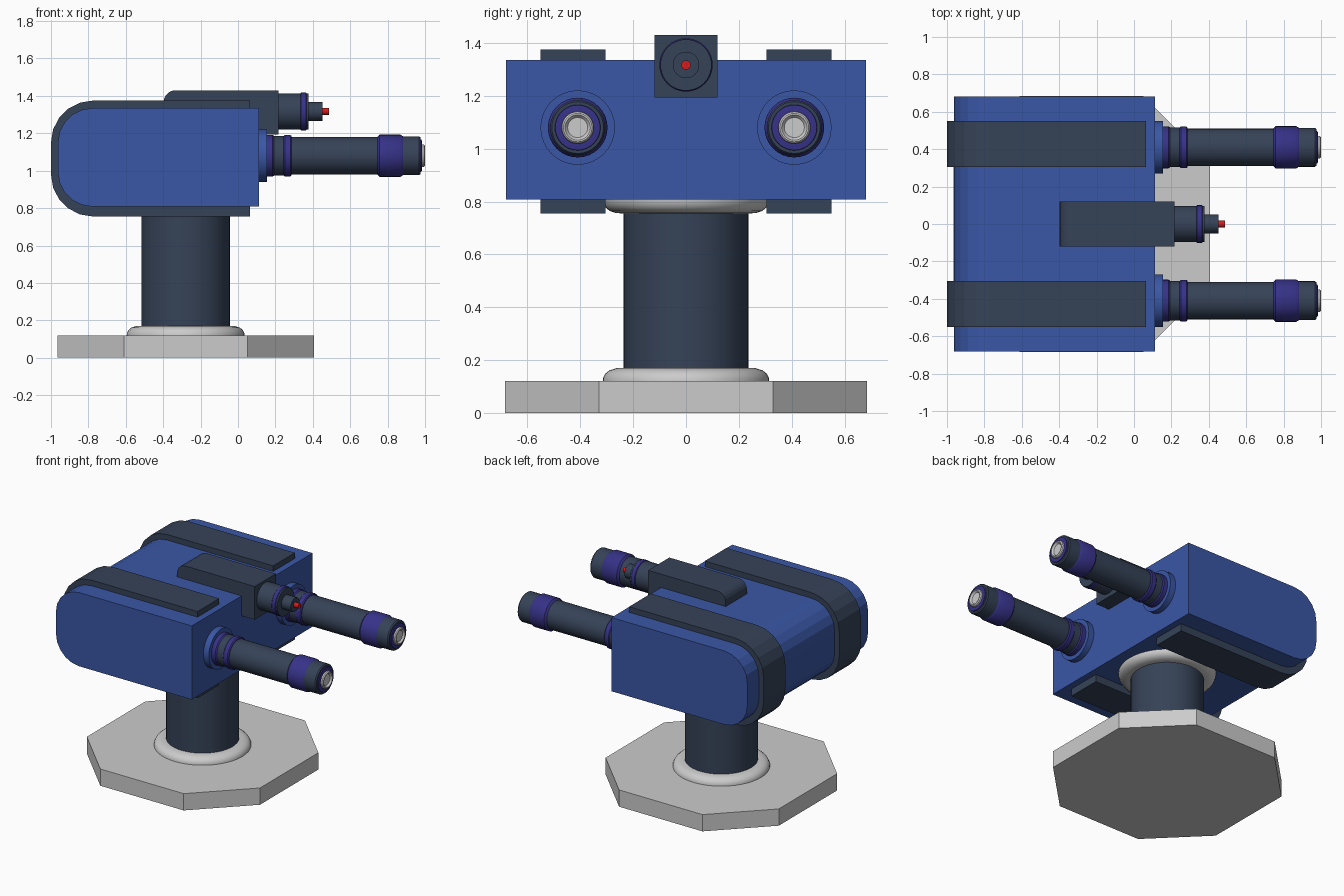
import bpy, bmesh, math
from mathutils import Matrix

if "Cube" in bpy.data.objects:
    bpy.data.objects.remove(bpy.data.objects["Cube"])


def material(name, rgb):
    m = bpy.data.materials.new(name)
    m.diffuse_color = (*rgb, 1)
    m.use_nodes = True
    m.node_tree.nodes["Principled BSDF"].inputs["Base Color"].default_value = m.diffuse_color
    return m


BLUE = material("blue paint", (0.042, 0.095, 0.38))
DARK = material("dark steel", (0.036, 0.055, 0.095))
PURPLE = material("purple trim", (0.038, 0.032, 0.25))
RED = material("red lens", (0.7, 0.01, 0.01))
CX = -0.28  # pedestal axis


def finish(name, bm, mat, smooth=None):
    bmesh.ops.recalc_face_normals(bm, faces=bm.faces)
    me = bpy.data.meshes.new(name)
    bm.to_mesh(me)
    bm.free()
    ob = bpy.data.objects.new(name, me)
    bpy.context.collection.objects.link(ob)
    if mat:
        me.materials.append(mat)
    if smooth:
        bpy.ops.object.select_all(action='DESELECT')
        ob.select_set(True)
        bpy.context.view_layer.objects.active = ob
        bpy.ops.object.shade_smooth_by_angle(angle=math.radians(smooth))
    return ob


def prism(name, pts, direction, mat):
    """Extrude a closed outline of 3D points along a vector."""
    bm = bmesh.new()
    face = bm.faces.new([bm.verts.new(p) for p in pts])
    ext = bmesh.ops.extrude_face_region(bm, geom=[face])
    bmesh.ops.translate(bm, vec=direction,
                        verts=[v for v in ext["geom"] if isinstance(v, bmesh.types.BMVert)])
    return finish(name, bm, mat)


def side_profile(name, x0, x1, z0, z1, r_top, r_bottom, y0, y1, mat, steps=5):
    """Slab seen from the side, with rounded rear corners."""
    pts = [(x1, z0), (x1, z1)]
    for r, z, start, on in ((r_top, z1 - r_top, 90, r_top), (r_bottom, z0 + r_bottom, 180, r_bottom)):
        if not on:
            pts.append((x0, z0))
            continue
        for i in range(steps + 1):
            a = math.radians(start + 90 * i / steps)
            pts.append((x0 + r + r * math.cos(a), z + r * math.sin(a)))
    return prism(name, [(x, y0, z) for x, z in pts], (0, y1 - y0, 0), mat)


def lathe(name, profile, origin, mat, along_x=True, n=32):
    """Spin (distance along axis, radius) points into a closed round part."""
    bm = bmesh.new()
    rings = []
    for h, r in profile:
        rings.append([bm.verts.new((r * math.cos(2 * math.pi * i / n),
                                    r * math.sin(2 * math.pi * i / n), h)) for i in range(n)])
    for a, b in zip(rings, rings[1:]):
        for i in range(n):
            j = (i + 1) % n
            bm.faces.new((a[i], a[j], b[j], b[i]))
    bm.faces.new(rings[0])
    bm.faces.new(rings[-1])
    rot = Matrix.Rotation(math.pi / 2, 4, 'Y') if along_x else Matrix()
    bmesh.ops.transform(bm, matrix=Matrix.Translation(origin) @ rot, verts=bm.verts)
    return finish(name, bm, mat, 35)


# Octagonal base plate
A, B = 0.685, 0.33
octagon = [(A, -B), (A, B), (B, A), (-B, A), (-A, B), (-A, -B), (-B, -A), (B, -A)]
prism("base_plate", [(CX + x, y, 0) for x, y in octagon], (0, 0, 0.12), None)

# Column with a rounded collar at each end
lathe("column", [(0.12, 0.237), (0.83, 0.237)], (CX, 0, 0), DARK, False, 48)
collar = [(0, 0.315), (0.012, 0.314), (0.028, 0.306), (0.041, 0.29), (0.049, 0.265), (0.05, 0.23)]
lathe("lower_collar", [(0.12 + h, r) for h, r in collar], (CX, 0, 0), None, False, 48)
lathe("upper_collar", [(0.81 - h * 1.1, r) for h, r in collar], (CX, 0, 0), None, False, 48)

# Main housing and the two straps wrapped around it
side_profile("housing", -0.963, 0.112, 0.808, 1.335, 0.185, 0.185, -0.682, 0.682, BLUE)
for s, side in ((-1, "right"), (1, "left")):
    side_profile(side + "_strap", -1.0, 0.065, 0.755, 1.375, 0.225, 0.225, s * 0.305, s * 0.55, DARK)

    # Gun barrel, from the mounting flange to the muzzle
    o = (0, s * 0.41, 1.08)
    lathe(side + "_flange", [(0.10, 0.141), (0.155, 0.141)], o, BLUE)
    lathe(side + "_root_ring", [(0.15, 0.112), (0.185, 0.112), (0.193, 0.106)], o, PURPLE)
    lathe(side + "_root_sleeve", [(0.18, 0.106), (0.25, 0.106)], o, DARK)
    lathe(side + "_root_band", [(0.243, 0.105), (0.25, 0.111), (0.28, 0.111), (0.287, 0.105)], o, PURPLE)
    lathe(side + "_barrel", [(0.28, 0.1), (0.76, 0.1)], o, DARK)
    lathe(side + "_muzzle_band", [(0.745, 0.1), (0.757, 0.113), (0.868, 0.113), (0.882, 0.104)], o, PURPLE)
    lathe(side + "_muzzle", [(0.87, 0.104), (0.968, 0.104), (0.976, 0.098), (0.976, 0.086)], o, DARK)
    lathe(side + "_muzzle_ring", [(0.97, 0.088), (0.982, 0.085), (0.984, 0.066)], o, PURPLE)
    lathe(side + "_bore", [(0.975, 0.062), (0.994, 0.06), (1.0, 0.054), (1.0, 0.048), (0.988, 0.038)], o, None)

# Sight box on top with its stepped lens
side_profile("sight_box", -0.398, 0.216, 1.193, 1.43, 0.065, 0, -0.12, 0.12, DARK)
o = (0, 0, 1.317)
lathe("sight_tube", [(0.21, 0.097), (0.378, 0.097)], o, DARK)
lathe("sight_ring", [(0.333, 0.096), (0.338, 0.101), (0.363, 0.101), (0.368, 0.096)], o, PURPLE)
lathe("sight_nozzle", [(0.37, 0.05), (0.452, 0.05)], o, DARK)
lathe("sight_lens", [(0.445, 0.018), (0.487, 0.018)], o, RED, n=16)
